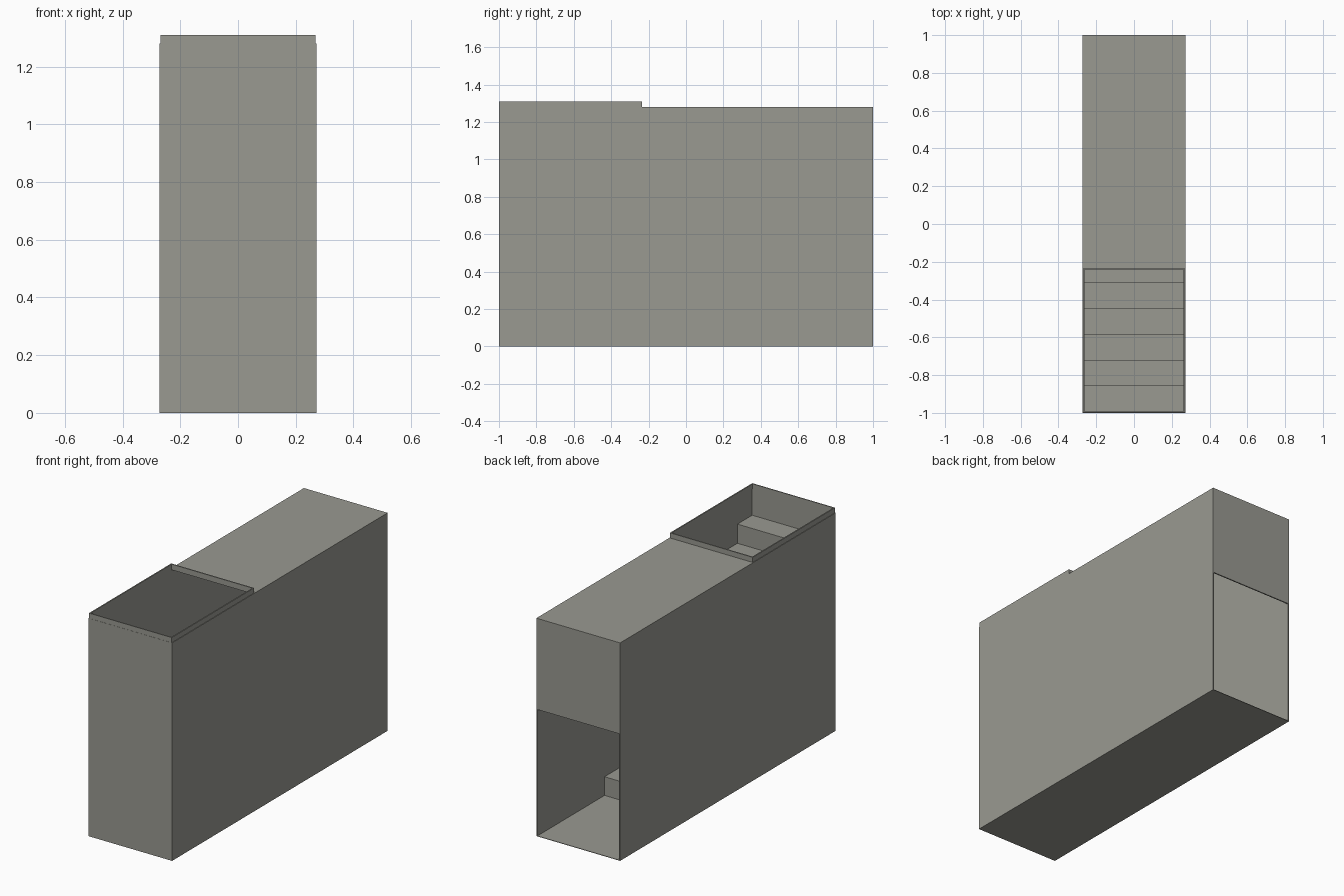
import bpy, bmesh

if "Cube" in bpy.data.objects:
    bpy.data.objects.remove(bpy.data.objects["Cube"])

HALF_W, HALF_L = 0.272, 1.0     # outer half width and half length
ROOF_Z, RIM_Z = 1.28, 1.31      # roof height and stair-opening rim height
T = 0.007                       # wall thickness
DOOR_TOP = 0.745                # top of the doorway in the back
OPEN_Y = -0.235                 # back end of the opening in the roof

grey = bpy.data.materials.new("warm_grey")
grey.diffuse_color = (0.32, 0.32, 0.285, 1)
grey.use_nodes = True
grey.node_tree.nodes["Principled BSDF"].inputs["Base Color"].default_value = grey.diffuse_color


def finish(name, bm):
    bmesh.ops.recalc_face_normals(bm, faces=bm.faces)
    mesh = bpy.data.meshes.new(name)
    bm.to_mesh(mesh)
    bm.free()
    mesh.materials.append(grey)
    obj = bpy.data.objects.new(name, mesh)
    bpy.context.collection.objects.link(obj)
    return obj


def box(name, x0, x1, y0, y1, z0, z1):
    bm = bmesh.new()
    bmesh.ops.create_cube(bm, size=1)
    for v in bm.verts:
        v.co = ((x0 + x1) / 2 + v.co.x * (x1 - x0),
                (y0 + y1) / 2 + v.co.y * (y1 - y0),
                (z0 + z1) / 2 + v.co.z * (z1 - z0))
    return finish(name, bm)


inner = HALF_W - T

# Enclosure: side walls, front wall, floor, roof and panel over the doorway
for side, s in (("left", -1), ("right", 1)):
    a, b = sorted((s * inner, s * HALF_W))
    box(side + "_wall", a, b, -HALF_L, HALF_L, 0, ROOF_Z)
box("front_wall", -inner, inner, -HALF_L, -HALF_L + T, 0, ROOF_Z)
box("floor", -inner, inner, -HALF_L + T, HALF_L, 0, 0.003)
box("roof", -inner, inner, OPEN_Y - T, HALF_L, ROOF_Z - 0.003, ROOF_Z)
box("panel_over_doorway", -inner, inner, HALF_L - T, HALF_L, DOOR_TOP, ROOF_Z - 0.003)

# Thin rim around the stair opening
rim = HALF_W - 0.003
for side, s in (("left", -1), ("right", 1)):
    a, b = sorted((s * (rim - T), s * rim))
    box(side + "_rim", a, b, -HALF_L + 0.001, OPEN_Y, ROOF_Z, RIM_Z)
box("front_rim", -rim + T, rim - T, -HALF_L + 0.001, -HALF_L + T, ROOF_Z, RIM_Z)
box("back_rim", -rim + T, rim - T, OPEN_Y - T, OPEN_Y, ROOF_Z, RIM_Z)

# Staircase: stepped side profile extruded across the width
STEPS, START_Y, TREAD, RISE = 10, 0.377, 0.137, 0.1125
profile = [(START_Y, 0.003)]
for i in range(STEPS):
    z = (i + 1) * RISE
    profile += [(START_Y - i * TREAD, z), (START_Y - (i + 1) * TREAD, z)]
profile.append((START_Y - STEPS * TREAD, 0.003))
bm = bmesh.new()
face = bm.faces.new([bm.verts.new((-inner, y, z)) for y, z in profile])
ext = bmesh.ops.extrude_face_region(bm, geom=[face])
bmesh.ops.translate(bm, vec=(2 * inner, 0, 0),
                    verts=[g for g in ext["geom"] if isinstance(g, bmesh.types.BMVert)])
if not face.is_valid or all(len(e.link_faces) == 2 for e in bm.edges):
    pass
else:
    bmesh.ops.holes_fill(bm, edges=[e for e in bm.edges if e.is_boundary], sides=0)
stairs = finish("staircase", bm)
# The first profile point sits on the floor; drop the duplicate-free mesh as is
